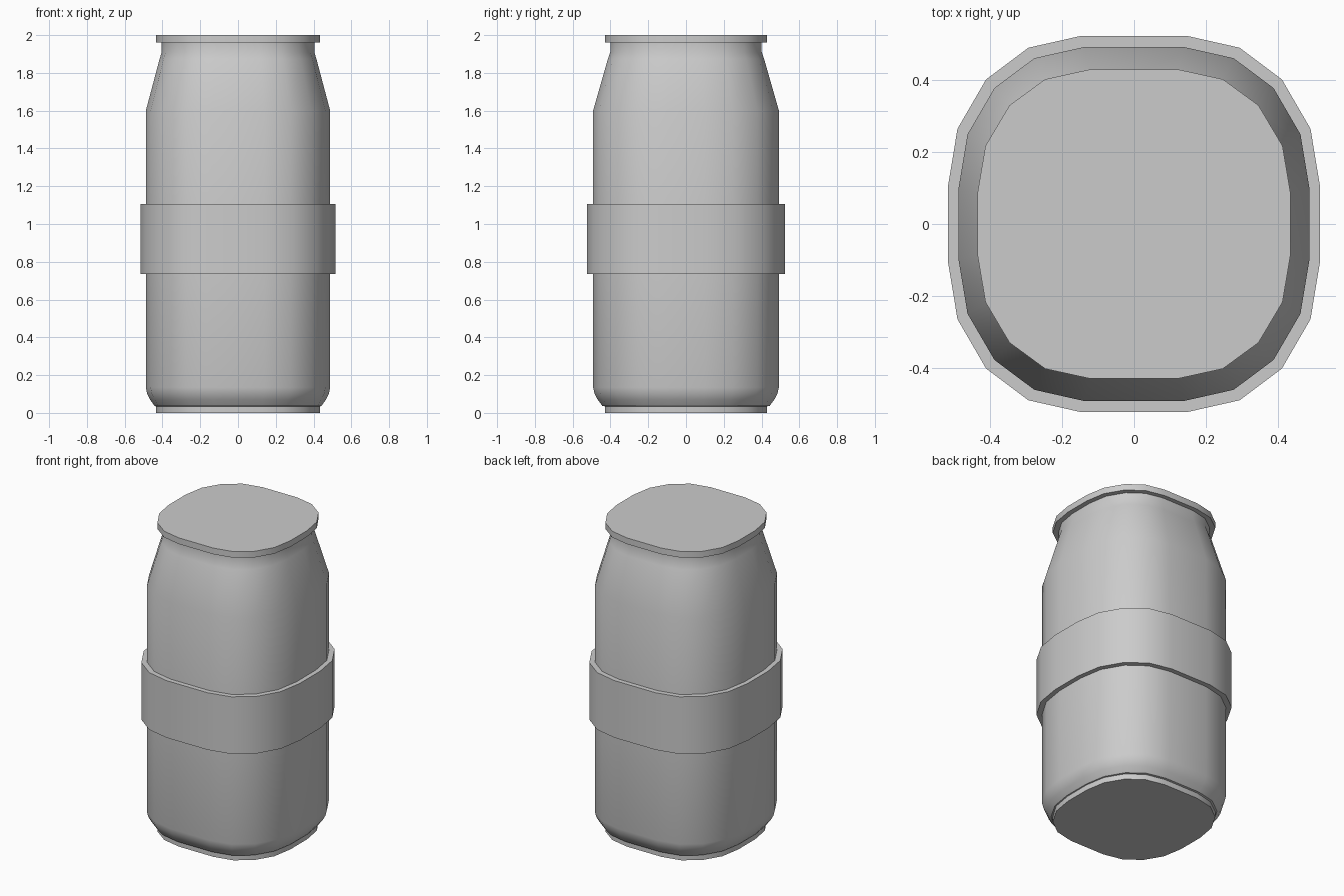
import bpy, bmesh
from math import radians

if "Cube" in bpy.data.objects:
    bpy.data.objects.remove(bpy.data.objects["Cube"])

# One quadrant of the 20-sided rounded-square section (body size)
QUAD = [(0.488, 0.098), (0.463, 0.249), (0.388, 0.378), (0.277, 0.461), (0.139, 0.492)]
RING = (QUAD + [(-x, y) for x, y in reversed(QUAD)]
        + [(-x, -y) for x, y in QUAD] + [(x, -y) for x, y in reversed(QUAD)])


def loft(name, profile, closed=False):
    """Loft the section through (x scale, y scale, z) levels."""
    bm = bmesh.new()
    rings = [[bm.verts.new((x * sx, y * sy, z)) for x, y in RING] for sx, sy, z in profile]
    pairs = list(zip(rings, rings[1:]))
    if closed:
        pairs.append((rings[-1], rings[0]))
    else:
        bm.faces.new(rings[0][::-1])
        bm.faces.new(rings[-1])
    n = len(RING)
    for a, b in pairs:
        for i in range(n):
            j = (i + 1) % n
            bm.faces.new((a[i], a[j], b[j], b[i]))
    bmesh.ops.recalc_face_normals(bm, faces=bm.faces)
    mesh = bpy.data.meshes.new(name)
    bm.to_mesh(mesh)
    bm.free()
    obj = bpy.data.objects.new(name, mesh)
    bpy.context.collection.objects.link(obj)
    bpy.ops.object.select_all(action='DESELECT')
    obj.select_set(True)
    bpy.context.view_layer.objects.active = obj
    bpy.ops.object.shade_smooth_by_angle(angle=radians(32))


# Can: base rim, curved foot, straight wall, shoulder, neck and lid
RX, RY = 0.892, 0.873
loft("can_body", [
    (RX, RY, 0.0), (RX, RY, 0.035), (0.905, 0.9, 0.037),
    (0.955, 0.95, 0.07), (0.985, 0.983, 0.10), (1, 1, 0.135),
    (1, 1, 1.60), (0.85, 0.84, 1.875), (0.828, 0.815, 1.91), (0.828, 0.815, 1.96),
    (RX, RY, 1.96), (RX, RY, 2.0)])

# Band wrapped around the middle
loft("middle_band", [
    (1.0, 1.0, 0.735), (1.06, 1.063, 0.735),
    (1.06, 1.063, 1.105), (1.0, 1.0, 1.105)], closed=True)
